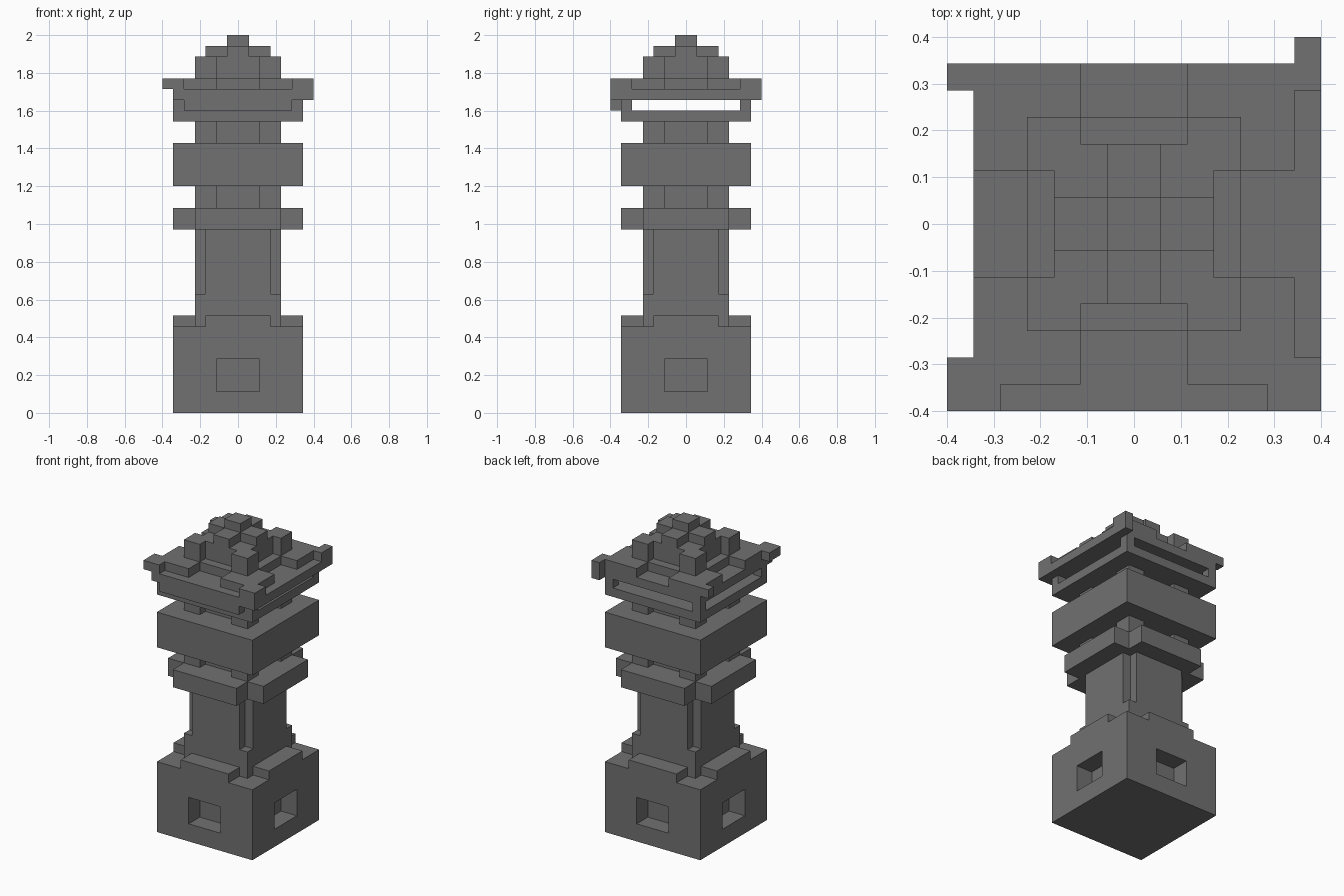
import bpy, bmesh

cube = bpy.data.objects.get("Cube")
if cube:
    bpy.data.objects.remove(cube, do_unlink=True)

U = 2 / 35  # one block of the grid

stone = bpy.data.materials.new("grey stone")
stone.use_nodes = True
GREY = (0.165, 0.165, 0.165, 1)
stone.diffuse_color = GREY
bsdf = next(n for n in stone.node_tree.nodes if n.type == 'BSDF_PRINCIPLED')
bsdf.inputs["Base Color"].default_value = GREY


def prism(name, outline, z0, z1):
    """Extrude a plan outline (in blocks) from z0 to z1."""
    bm = bmesh.new()
    face = bm.faces.new([bm.verts.new((x * U, y * U, z0 * U)) for x, y in outline])
    ext = bmesh.ops.extrude_face_region(bm, geom=[face])
    top = [v for v in ext["geom"] if isinstance(v, bmesh.types.BMVert)]
    bmesh.ops.translate(bm, verts=top, vec=(0, 0, (z1 - z0) * U))
    bmesh.ops.recalc_face_normals(bm, faces=bm.faces)
    mesh = bpy.data.meshes.new(name)
    bm.to_mesh(mesh)
    bm.free()
    mesh.materials.append(stone)
    obj = bpy.data.objects.new(name, mesh)
    bpy.context.collection.objects.link(obj)
    return obj


def box(name, x0, x1, y0, y1, z0, z1):
    return prism(name, [(x0, y0), (x1, y0), (x1, y1), (x0, y1)], z0, z1)


def square(name, r, z0, z1):
    return box(name, -r, r, -r, r, z0, z1)


def four_fold(corner):
    """Repeat the outline of one corner around the four quarters."""
    pts = []
    for _ in range(4):
        pts += corner
        corner = [(-y, x) for x, y in corner]
    return pts


def turns(x0, x1, y0, y1, z0, z1):
    """The same box turned to each of the four sides."""
    out = []
    for _ in range(4):
        out.append((x0, x1, y0, y1, z0, z1))
        x0, x1, y0, y1 = -y1, -y0, x0, x1
    return out


def carve(obj, cuts):
    """Cut a list of boxes out of an object."""
    for cut in cuts:
        cutter = box("cutter", *cut)
        cutter.hide_render = True
        mod = obj.modifiers.new("cut", 'BOOLEAN')
        mod.operation = 'DIFFERENCE'
        mod.solver = 'EXACT'
        mod.object = cutter
        bpy.context.view_layer.update()
        deps = bpy.context.evaluated_depsgraph_get()
        mesh = bpy.data.meshes.new_from_object(obj.evaluated_get(deps))
        obj.modifiers.clear()
        obj.data = mesh
        bpy.data.objects.remove(cutter, do_unlink=True)


# Base with notched corners and a recessed window on each side
base = square("base", 6, 0, 9)
carve(base, turns(3, 7, 3, 7, 8, 10) + turns(-2, 2, -7, -4, 2, 5))

# Shaft: square foot, then a column with nicked corners
square("shaft_foot", 4, 8, 11)
prism("shaft", four_fold([(4, 3), (3, 3), (3, 4)]), 11, 17)

# Cross-shaped collar and the heavy block above it
prism("collar", four_fold([(6, 4), (4, 4), (4, 6)]), 17, 19)
square("middle_block", 6, 21, 25)

# Necks and crown: corner posts around a set-back core
posts = four_fold([(3, 2), (4, 2), (4, 4), (2, 4), (2, 3)])
for name, z0, z1 in (("lower_neck", 19, 21), ("upper_neck", 25, 27), ("crown", 31, 33)):
    prism(name, posts, z0, z1)

# Open gallery: floor and four corner posts
square("gallery_floor", 6, 27, 28)
for i, post in enumerate(turns(5, 6, 5, 6, 28, 29)):
    box(f"gallery_post_{i + 1}", *post)

# Roof with uneven eaves, a front screen hanging below it and grooves on top
roof = prism("roof", [(-7, -7), (7, -7), (7, 7), (6, 7), (6, 6), (-7, 6),
                      (-7, 5), (-6, 5), (-6, -5), (-7, -5)], 28, 31)
carve(roof, [
    (-8, 8, -6, 8, 27, 29),      # space under the roof
    (-8, -5, -8, -5, 27, 29),    # either side of the front screen
    (5, 8, -8, -5, 27, 29),
    (-8, -6, -8, 8, 27, 30),     # thin tips on one side
    (-5, 5, -8, -6, 30, 32),     # lowered front eave
    (6, 8, -5, 5, 30, 32),       # lowered side eave
] + turns(-2, 2, -8, -4, 30, 32))

# Finial: small cross and tip
prism("finial_cross", four_fold([(3, 1), (1, 1), (1, 3)]), 33, 34)
square("finial_tip", 1, 34, 35)
